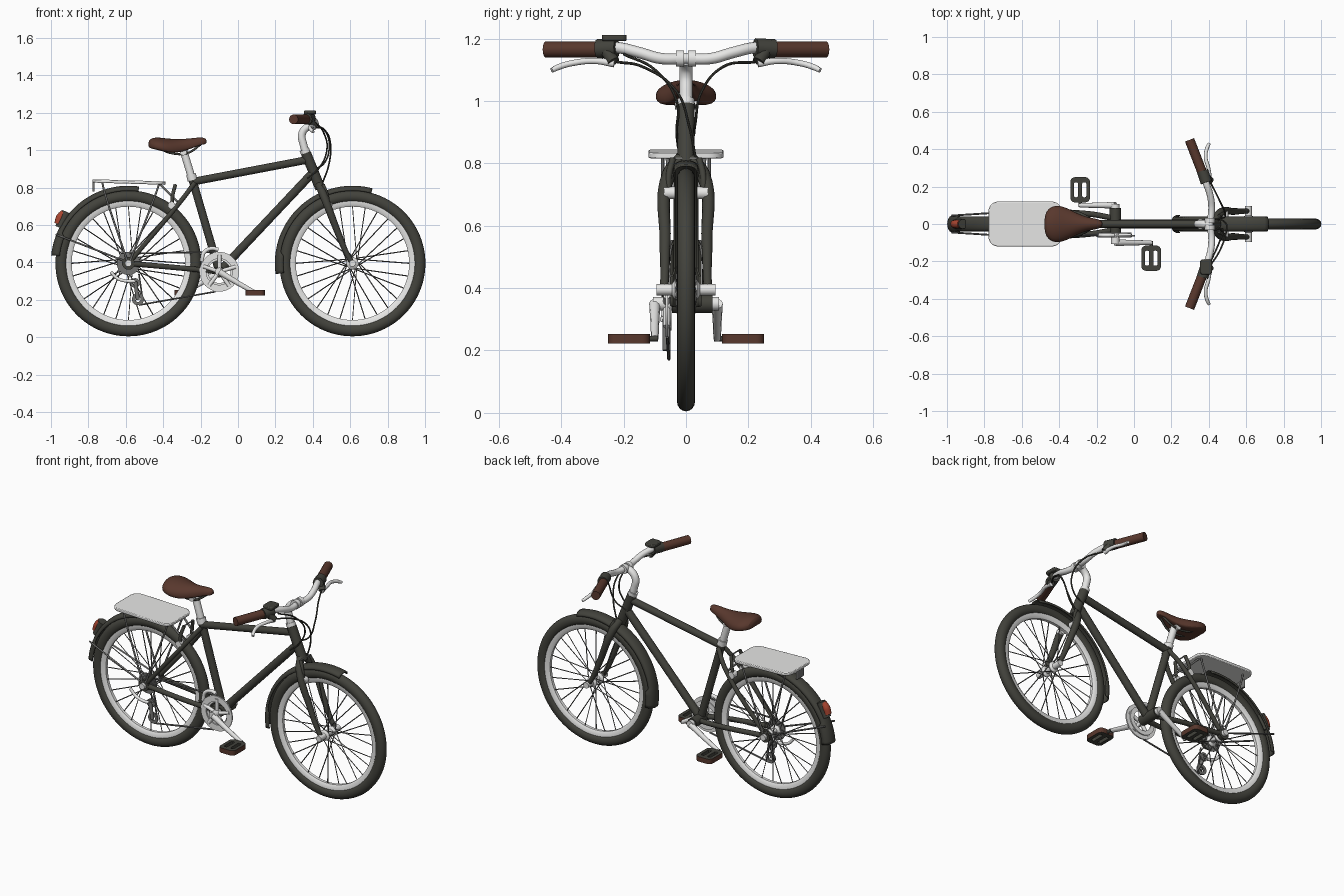
import bpy, bmesh, math
from math import sin, cos, pi, radians

if "Cube" in bpy.data.objects:
    bpy.data.objects.remove(bpy.data.objects["Cube"])


def mat(name, c):
    m = bpy.data.materials.new(name)
    m.diffuse_color = (*c, 1)
    m.use_nodes = True
    m.node_tree.nodes["Principled BSDF"].inputs["Base Color"].default_value = m.diffuse_color
    return m


DARK = mat("dark_olive", (0.055, 0.055, 0.045))
SILVER = mat("silver", (0.82, 0.82, 0.81))
GREY = mat("mid_grey", (0.17, 0.17, 0.165))
BROWN = mat("brown_leather", (0.098, 0.039, 0.026))
RED = mat("red_reflector", (0.40, 0.06, 0.03))
REAR, FRONT, BB = (-0.586, 0.395), (0.612, 0.395), (-0.1, 0.35)


def finish(name, bm, *mats):
    bmesh.ops.recalc_face_normals(bm, faces=bm.faces)
    me = bpy.data.meshes.new(name)
    bm.to_mesh(me)
    bm.free()
    ob = bpy.data.objects.new(name, me)
    bpy.context.collection.objects.link(ob)
    for m in mats:
        me.materials.append(m)
    return ob


def tubes(name, paths, r, m, res=3):
    """Round tubes; a point is (x, y, z) or (x, y, z, radius factor)."""
    cu = bpy.data.curves.new(name, "CURVE")
    cu.dimensions, cu.bevel_depth, cu.bevel_resolution = "3D", r, res
    cu.use_fill_caps, cu.resolution_u = True, 8
    for path in paths:
        straight = len(path) == 2
        sp = cu.splines.new("POLY" if straight else "BEZIER")
        pts = sp.points if straight else sp.bezier_points
        pts.add(len(path) - 1)
        for p, q in zip(pts, path):
            p.co = (*q[:3], 1) if straight else q[:3]
            p.radius = q[3] if len(q) > 3 else 1
            if not straight:
                p.handle_left_type = p.handle_right_type = "AUTO"
    ob = bpy.data.objects.new(name, cu)
    bpy.context.collection.objects.link(ob)
    bpy.ops.object.select_all(action="DESELECT")
    ob.select_set(True)
    bpy.context.view_layer.objects.active = ob
    bpy.ops.object.convert(target="MESH")
    ob = bpy.context.object
    ob.data.materials.clear()
    ob.data.materials.append(m)
    return ob


def pair(name, path, r, m, res=3):
    """Tubes mirrored across y = 0."""
    return tubes(name, [[(q[0], s * q[1], *q[2:]) for q in path] for s in (1, -1)], r, m, res)


def lathe(name, c, prof, m, n=72, closed=True):
    """Revolve (radius, y) points around a y axis through c = (x, z)."""
    bm = bmesh.new()
    rings = [[bm.verts.new((c[0] + r * cos(2 * pi * i / n), y, c[1] + r * sin(2 * pi * i / n)))
              for r, y in prof] for i in range(n)]
    k = len(prof)
    for i in range(n):
        a, b = rings[i], rings[(i + 1) % n]
        for j in range(k if closed else k - 1):
            bm.faces.new((a[j], a[(j + 1) % k], b[(j + 1) % k], b[j]))
    if not closed:
        bm.faces.new([g[0] for g in rings])
        bm.faces.new([g[-1] for g in rings])
    return finish(name, bm, m)


def disc(name, c, r, y0, y1, m, n=32):
    return lathe(name, c, [(r, y0), (r, y1)], m, n, False)


def ring(name, c, r0, r1, y0, y1, m, n=48):
    return lathe(name, c, [(r0, y0), (r1, y0), (r1, y1), (r0, y1)], m, n)


def slab(name, cx, cy, cz, sx, sy, sz, rad, m, bevel=0.0):
    """Rounded-corner plate."""
    bm = bmesh.new()
    pts = []
    for q, (ux, uy) in enumerate(((1, 1), (-1, 1), (-1, -1), (1, -1))):
        for k in range(6):
            a = q * pi / 2 + k * pi / 10
            pts.append(bm.verts.new((cx + ux * (sx / 2 - rad) + rad * cos(a),
                                     cy + uy * (sy / 2 - rad) + rad * sin(a), cz - sz / 2)))
    f = bm.faces.new(pts)
    g = bmesh.ops.extrude_face_region(bm, geom=[f])
    bmesh.ops.translate(bm, vec=(0, 0, sz), verts=[v for v in g["geom"] if isinstance(v, bmesh.types.BMVert)])
    ob = finish(name, bm, m)
    if bevel:
        md = ob.modifiers.new("bevel", "BEVEL")
        md.width, md.segments = bevel, 2
    return ob


# wheels
for tag, c in (("rear", REAR), ("front", FRONT)):
    lathe(tag + "_tyre", c, [(0.358 + 0.032 * cos(a * pi / 8), 0.029 * sin(a * pi / 8)) for a in range(16)], DARK, 96)
    lathe(tag + "_rim", c, [(0.336, -0.018), (0.336, 0.018), (0.315, 0.017), (0.303, 0.009),
                            (0.303, -0.009), (0.315, -0.017)], SILVER, 96)
    spokes = []
    for i in range(28):
        a, s, t = 2 * pi * i / 28, (1, -1)[i % 2], (1, -1)[i // 2 % 2]
        b = a + t * radians(55)
        spokes.append([(c[0] + 0.028 * cos(b), s * 0.032, c[1] + 0.028 * sin(b)),
                       (c[0] + 0.306 * cos(a), s * 0.006, c[1] + 0.306 * sin(a))])
    tubes(tag + "_spokes", spokes, 0.003, GREY, 0)
    lathe(tag + "_hub", c, [(0.008, -0.095), (0.018, -0.095), (0.018, -0.045), (0.032, -0.036), (0.032, -0.03),
                            (0.017, -0.02), (0.017, 0.02), (0.032, 0.03), (0.032, 0.036), (0.018, 0.045),
                            (0.018, 0.095), (0.008, 0.095)], SILVER, 24, False)


# mudguards: arched strip swept around the wheel
def mudguard(name, c, a0, a1, flap):
    bm = bmesh.new()
    rows = []
    for i in range(41):
        a = a0 + (a1 - a0) * i / 40
        w = 0.046 if a > flap else 0.037
        r0 = 0.37 if a > flap else 0.388
        rows.append([bm.verts.new((c[0] + r * cos(radians(a)), y, c[1] + r * sin(radians(a))))
                     for r, y in ((r0 + (0.412 - r0) * sin(pi * k / 10) ** 0.7 if 0 < k < 10 else r0,
                                   w * cos(pi * k / 10)) for k in range(11))])
    for p, q in zip(rows, rows[1:]):
        for k in range(10):
            bm.faces.new((p[k], p[k + 1], q[k + 1], q[k]))
    ob = finish(name, bm, DARK)
    md = ob.modifiers.new("thick", "SOLIDIFY")
    md.thickness, md.offset = 0.006, 0


mudguard("front_mudguard", FRONT, 75, 188, 172)
mudguard("rear_mudguard", REAR, 82, 174, 157)
tubes("reflector_base", [[(-0.953, 0, 0.585), (-0.915, 0, 0.67)]], 0.026, DARK, 4)
tubes("rear_reflector", [[(-0.962, 0, 0.605, 0.9), (-0.95, 0, 0.64), (-0.93, 0, 0.668, 0.8)]], 0.023, RED, 4)
pair("mudguard_stays", [(-0.975, 0.045, 0.55), (-0.586, 0.07, 0.40)], 0.005, GREY)

# frame
tubes("top_tube", [[(-0.235, 0, 0.833), (0.39, 0, 0.952)]], 0.021, DARK, 5)
tubes("down_tube", [[(-0.1, 0, 0.35), (0.405, 0, 0.885)]], 0.023, DARK, 5)
tubes("seat_tube", [[(-0.1, 0, 0.35), (-0.25, 0, 0.865)]], 0.022, DARK, 5)
tubes("head_tube", [[(0.363, 0, 0.985), (0.44, 0, 0.795)]], 0.028, DARK, 5)
pair("chain_stays", [(-0.586, 0.065, 0.395), (-0.25, 0.055, 0.365), (-0.1, 0.03, 0.35)], 0.015, DARK)
pair("seat_stays", [(-0.586, 0.065, 0.395), (-0.3, 0.055, 0.735), (-0.232, 0.02, 0.825)], 0.013, DARK)
disc("bottom_bracket", BB, 0.03, -0.045, 0.085, DARK)
for s in (1, -1):
    disc("dropout", REAR, 0.034, s * 0.055, s * 0.078, DARK)

# fork and brakes
pair("fork", [(0.435, 0.015, 0.815), (0.455, 0.055, 0.765), (0.54, 0.067, 0.545, 0.8), (0.58, 0.068, 0.45, 0.65),
              (0.612, 0.07, 0.395, 0.6)], 0.022, DARK, 4)
for tag, x, dx in (("front", 0.485, -0.03), ("rear", -0.355, 0.02)):
    pair(tag + "_brake_bosses", [(x, 0.035, 0.705), (x, 0.07, 0.705)], 0.02, SILVER, 4)
    pair(tag + "_brake_arms", [(x, 0.055, 0.69), (x + dx * 0.3, 0.055, 0.76), (x + dx, 0.042, 0.815)], 0.01, DARK)
    tubes(tag + "_brake_wire", [[(x + dx, -0.045, 0.815), (x + dx, 0.045, 0.815)]], 0.004, GREY)

# seat post and saddle
tubes("seat_post", [[(-0.248, 0, 0.855), (-0.292, 0, 1.0)]], 0.021, SILVER, 5)
tubes("seat_collar", [[(-0.243, 0, 0.84), (-0.252, 0, 0.872)]], 0.027, SILVER, 5)
pair("saddle_rails", [(-0.43, 0.04, 1.015), (-0.36, 0.03, 0.985), (-0.27, 0.025, 0.985), (-0.2, 0.01, 1.03)], 0.006, DARK)
tubes("saddle_clamp", [[(-0.293, -0.035, 0.99), (-0.293, 0.035, 0.99)]], 0.018, SILVER, 4)
bm = bmesh.new()
rows = []
for x, w, top, drop in ((-0.479, 0.03, 1.045, 0.03), (-0.47, 0.07, 1.062, 0.06), (-0.44, 0.096, 1.07, 0.077),
                        (-0.40, 0.101, 1.066, 0.085), (-0.35, 0.083, 1.06, 0.088), (-0.30, 0.055, 1.06, 0.08),
                        (-0.25, 0.036, 1.064, 0.064), (-0.20, 0.028, 1.07, 0.048), (-0.178, 0.02, 1.066, 0.04),
                        (-0.168, 0.008, 1.058, 0.025)):
    row = []
    for k in range(24):
        a = 2 * pi * k / 24
        y = w * cos(a)
        edge = cos(a) ** 2 * drop * 0.2      # sides hang down
        s = math.copysign(abs(sin(a)) ** 0.7, sin(a))
        row.append(bm.verts.new((x, y, top - drop * 0.45 - edge + drop * (0.45 if s > 0 else 0.4) * s)))
    rows.append(row)
for p, q in zip(rows, rows[1:]):
    for k in range(24):
        bm.faces.new((p[k], p[(k + 1) % 24], q[(k + 1) % 24], q[k]))
bm.faces.new(rows[0])
bm.faces.new(rows[-1])
saddle = finish("saddle", bm, BROWN)
saddle.modifiers.new("smooth", "SUBSURF").levels = 1

# stem and handlebar
tubes("stem", [[(0.365, 0, 0.98), (0.35, 0, 1.03), (0.342, 0, 1.085), (0.368, 0, 1.122), (0.405, 0, 1.135)]], 0.021, SILVER, 5)
tubes("headset", [[(0.362, 0, 0.985), (0.354, 0, 1.005)]], 0.027, SILVER, 5)
tubes("bar_clamp", [[(0.405, s * 0.006, 1.136), (0.405, s * 0.032, 1.136)] for s in (1, -1)], 0.027, SILVER, 5)
pair("handlebar", [(0.405, 0, 1.136), (0.415, 0.08, 1.136), (0.408, 0.15, 1.155), (0.385, 0.22, 1.171),
                   (0.36, 0.29, 1.171)], 0.018, SILVER, 4)
pair("grips", [(0.363, 0.28, 1.165), (0.297, 0.45, 1.165)], 0.026, BROWN, 5)
pair("lever_clamps", [(0.387, 0.222, 1.17), (0.366, 0.284, 1.167)], 0.031, DARK, 4)
pair("lever_mounts", [(0.385, 0.255, 1.16), (0.408, 0.232, 1.125)], 0.02, DARK, 4)
pair("brake_levers", [(0.405, 0.23, 1.12, 1.3), (0.40, 0.29, 1.128), (0.383, 0.36, 1.122), (0.392, 0.41, 1.108),
                      (0.402, 0.43, 1.098, 0.8)], 0.01, SILVER)
slab("gear_shifter", 0.385, -0.23, 1.202, 0.065, 0.08, 0.02, 0.015, DARK, 0.005)

# cables
tubes("cables", [
    [(0.41, -0.22, 1.125), (0.46, -0.14, 1.11), (0.495, -0.03, 1.03), (0.485, 0.01, 0.92), (0.45, 0.03, 0.82)],
    [(0.41, 0.22, 1.125), (0.46, 0.12, 1.11), (0.488, 0.05, 1.03), (0.46, 0.03, 0.93), (0.39, 0.025, 0.89)],
    [(0.41, -0.2, 1.15), (0.455, -0.1, 1.10), (0.475, -0.03, 1.0), (0.43, -0.03, 0.9), (0.37, -0.025, 0.85)]],
    0.0045, DARK, 2)

# rear rack, tipped slightly forward
rack = slab("rack_plate", -0.583, 0, 0.83, 0.39, 0.24, 0.018, 0.05, SILVER, 0.004)
for v in rack.data.vertices:
    v.co.z -= (v.co.x + 0.583) * 0.03
pair("rack_legs_rear", [(-0.725, 0.075, 0.825), (-0.715, 0.075, 0.78), (-0.59, 0.075, 0.40)], 0.0055, GREY)
pair("rack_legs_front", [(-0.42, 0.075, 0.825), (-0.435, 0.075, 0.78), (-0.58, 0.075, 0.40)], 0.0055, GREY)
pair("rack_braces", [(-0.42, 0.06, 0.82), (-0.32, 0.05, 0.72)], 0.006, GREY)
slab("rack_tail_tab", -0.772, 0, 0.805, 0.012, 0.07, 0.05, 0.005, GREY)

# drivetrain on the -y side
ring("chainring", BB, 0.07, 0.106, -0.066, -0.058, SILVER)
ring("inner_chainring", BB, 0.06, 0.086, -0.052, -0.046, SILVER)
tubes("chainring_spider", [[(BB[0], -0.062, BB[1]), (BB[0] + 0.09 * cos(a), -0.062, BB[1] + 0.09 * sin(a))]
                           for a in (0.3 + k * 2 * pi / 5 for k in range(5))], 0.011, SILVER)
disc("crank_axle", BB, 0.022, -0.106, 0.106, SILVER)
for k in range(5):
    disc("cassette_cog", REAR, 0.062 - 0.006 * k, -0.036 - k * 0.005, -0.039 - k * 0.005, GREY)
tubes("chain", [[(-0.58, -0.055, 0.447), (-0.11, -0.06, 0.456)], [(-0.53, -0.055, 0.172), (-0.12, -0.06, 0.244)],
                [(-0.53, -0.055, 0.34), (-0.51, -0.055, 0.205)]], 0.005, GREY, 1)
ring("lower_jockey", (-0.535, 0.203), 0.014, 0.032, -0.06, -0.05, GREY, 24)
ring("upper_jockey", (-0.55, 0.29), 0.012, 0.026, -0.06, -0.05, GREY, 24)
tubes("derailleur_cage", [[(-0.55, -0.065, 0.3), (-0.535, -0.065, 0.2)]], 0.011, GREY)
tubes("derailleur_body", [[(-0.68, -0.07, 0.35), (-0.645, -0.07, 0.315), (-0.59, -0.075, 0.3), (-0.55, -0.075, 0.3)]],
      0.009, SILVER)
tubes("front_derailleur", [[(-0.195, -0.06, 0.405), (-0.18, -0.06, 0.455), (-0.14, -0.06, 0.475), (-0.105, -0.06, 0.468)]],
      0.011, SILVER)

# cranks and pedals, both angled downward
for s, px in ((-1, 0.092), (1, -0.288)):
    tubes("crank_arm", [[(BB[0], s * 0.1, BB[1], 1.5), ((BB[0] + px) / 2, s * 0.1, 0.292, 1.2), (px, s * 0.1, 0.238)]],
          0.012, SILVER, 3)
    tubes("pedal_axle", [[(px, s * 0.09, 0.238), (px, s * 0.24, 0.238)]], 0.009, DARK)
    ped = slab("pedal", px, s * 0.183, 0.238, 0.105, 0.135, 0.03, 0.025, DARK)
    for dx in (-0.022, 0.022):                 # two slots through the pedal
        cut = slab("pedal_slot_cutter", px + dx, s * 0.183, 0.238, 0.022, 0.08, 0.1, 0.008, DARK)
        cut.hide_render = True
        cut.hide_set(True)
        md = ped.modifiers.new("slot", "BOOLEAN")
        md.operation, md.object, md.solver = "DIFFERENCE", cut, "EXACT"
    ped.data.materials.append(BROWN)
    for f in ped.data.polygons:                # outer rim is brown
        f.material_index = int(abs(f.normal.z) < 0.5)

# smooth shading with sharp edges kept
bpy.ops.object.select_all(action="DESELECT")
for ob in bpy.context.scene.objects:
    if ob.type == "MESH" and not ob.hide_render:
        ob.select_set(True)
        bpy.context.view_layer.objects.active = ob
bpy.ops.object.shade_smooth_by_angle(angle=radians(40))
